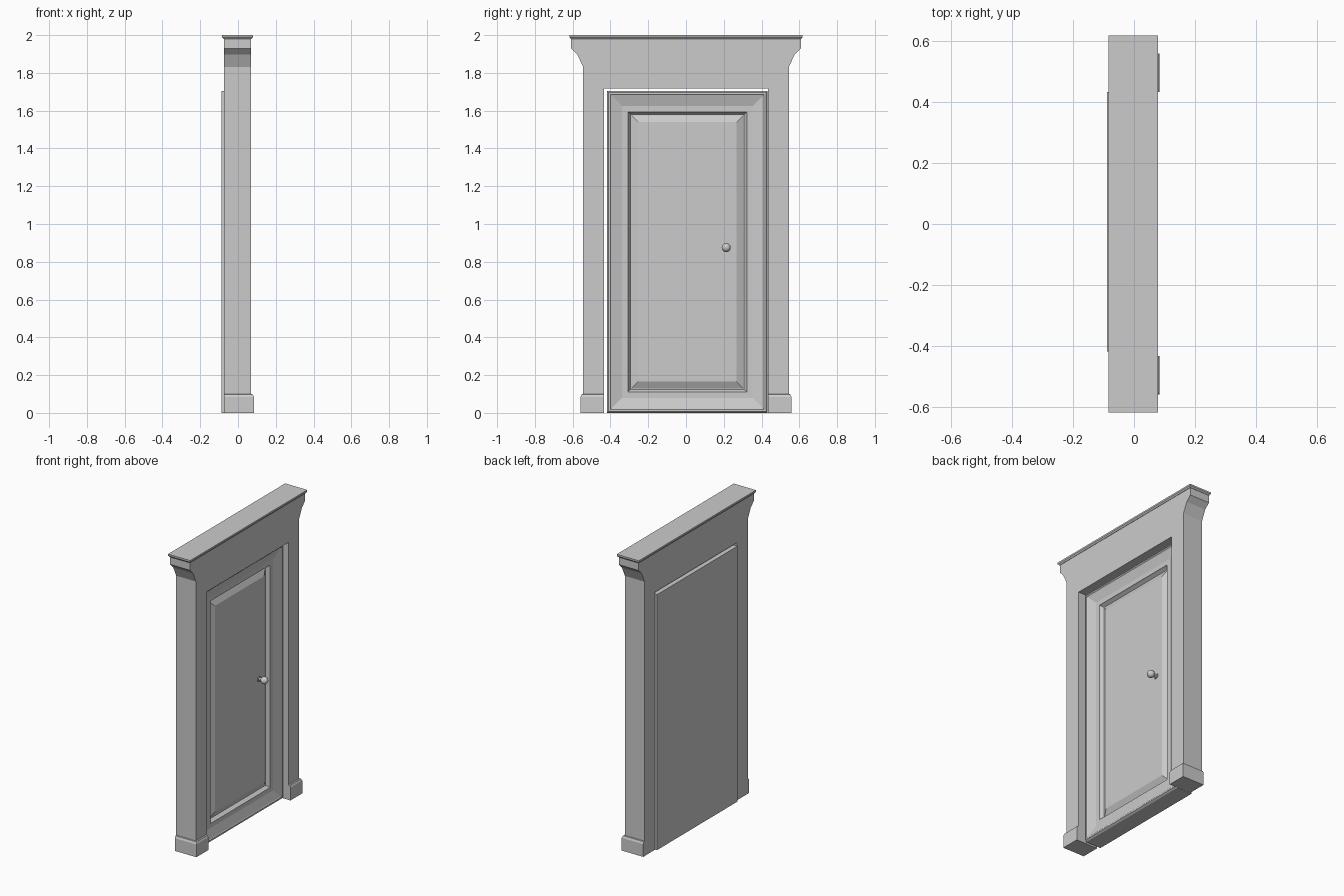
import bpy, bmesh
from math import radians
from mathutils import Matrix, Vector

if "Cube" in bpy.data.objects:
    bpy.data.objects.remove(bpy.data.objects["Cube"])


def finish(name, bm):
    bmesh.ops.recalc_face_normals(bm, faces=bm.faces)
    me = bpy.data.meshes.new(name)
    bm.to_mesh(me)
    bm.free()
    ob = bpy.data.objects.new(name, me)
    bpy.context.collection.objects.link(ob)
    return ob


def loft(name, rings):
    """Skin a stack of 4-point rings and cap both ends."""
    bm = bmesh.new()
    loops = [[bm.verts.new(p) for p in r] for r in rings]
    for a, b in zip(loops, loops[1:]):
        for i in range(4):
            j = (i + 1) % 4
            bm.faces.new((a[i], a[j], b[j], b[i]))
    bm.faces.new(loops[0])
    bm.faces.new(loops[-1])
    return finish(name, bm)


def flat_ring(x0, x1, y0, y1, z):
    return [(x0, y0, z), (x1, y0, z), (x1, y1, z), (x0, y1, z)]


# Surround: one half outline, mirrored, extruded through the wall depth
BACK, FRONT = -0.075, 0.07
half = [(0.433, 1.718), (0.433, 0), (0.544, 0), (0.544, 1.83),
        (0.575, 1.897), (0.608, 1.93), (0.608, 1.98)]
outline = half + [(-y, z) for y, z in reversed(half)]
bm = bmesh.new()
face = bm.faces.new([bm.verts.new((BACK, y, z)) for y, z in outline])
ext = bmesh.ops.extrude_face_region(bm, geom=[face])
bmesh.ops.translate(bm, vec=(FRONT - BACK, 0, 0),
                    verts=[v for v in ext["geom"] if isinstance(v, bmesh.types.BMVert)])
finish("door_surround", bm)

# Cornice cap with a chamfered underside
loft("cornice_cap", [flat_ring(BACK - o, FRONT + o, -0.608 - o, 0.608 + o, z)
                     for o, z in ((0.002, 1.98), (0.009, 1.989), (0.009, 2.0))])

# Plinth blocks at the foot of each jamb
for side, label in ((-1, "left"), (1, "right")):
    loft("plinth_" + label,
         [flat_ring(BACK, FRONT + o, side * 0.433, side * (0.544 + o), z)
          for o, z in ((0.014, 0), (0.014, 0.085), (0.008, 0.098), (0, 0.1))])

# Door leaf: (inset from edge, depth) profile running round the panel
profile = [(0, -0.088), (0, 0.022), (0.008, 0.034), (0.018, 0.034),
           (0.022, 0.03), (0.08, 0.012), (0.11, 0.012), (0.114, 0.004),
           (0.124, -0.012), (0.13, -0.012), (0.165, 0.006)]
Y0, Y1, Z1 = -0.418, 0.432, 1.704
loft("door_leaf", [[(x, Y0 + i, i), (x, Y1 - i, i), (x, Y1 - i, Z1 - i), (x, Y0 + i, Z1 - i)]
                   for i, x in profile])

# Knob: ball on a short stem with a small rose
bm = bmesh.new()
spin = Matrix.Rotation(radians(90), 4, 'Y')
bmesh.ops.create_uvsphere(bm, u_segments=20, v_segments=12, radius=0.024,
                          matrix=Matrix.Translation((0.046, 0.213, 0.875)) @ spin)
for x, r, depth in ((0.018, 0.01, 0.034), (0.007, 0.018, 0.008)):
    bmesh.ops.create_cone(bm, cap_ends=True, segments=20, radius1=r, radius2=r, depth=depth,
                          matrix=Matrix.Translation((x, 0.213, 0.875)) @ spin)
knob = finish("door_knob", bm)
bpy.context.view_layer.objects.active = knob
knob.select_set(True)
bpy.ops.object.shade_smooth_by_angle(angle=radians(40))
